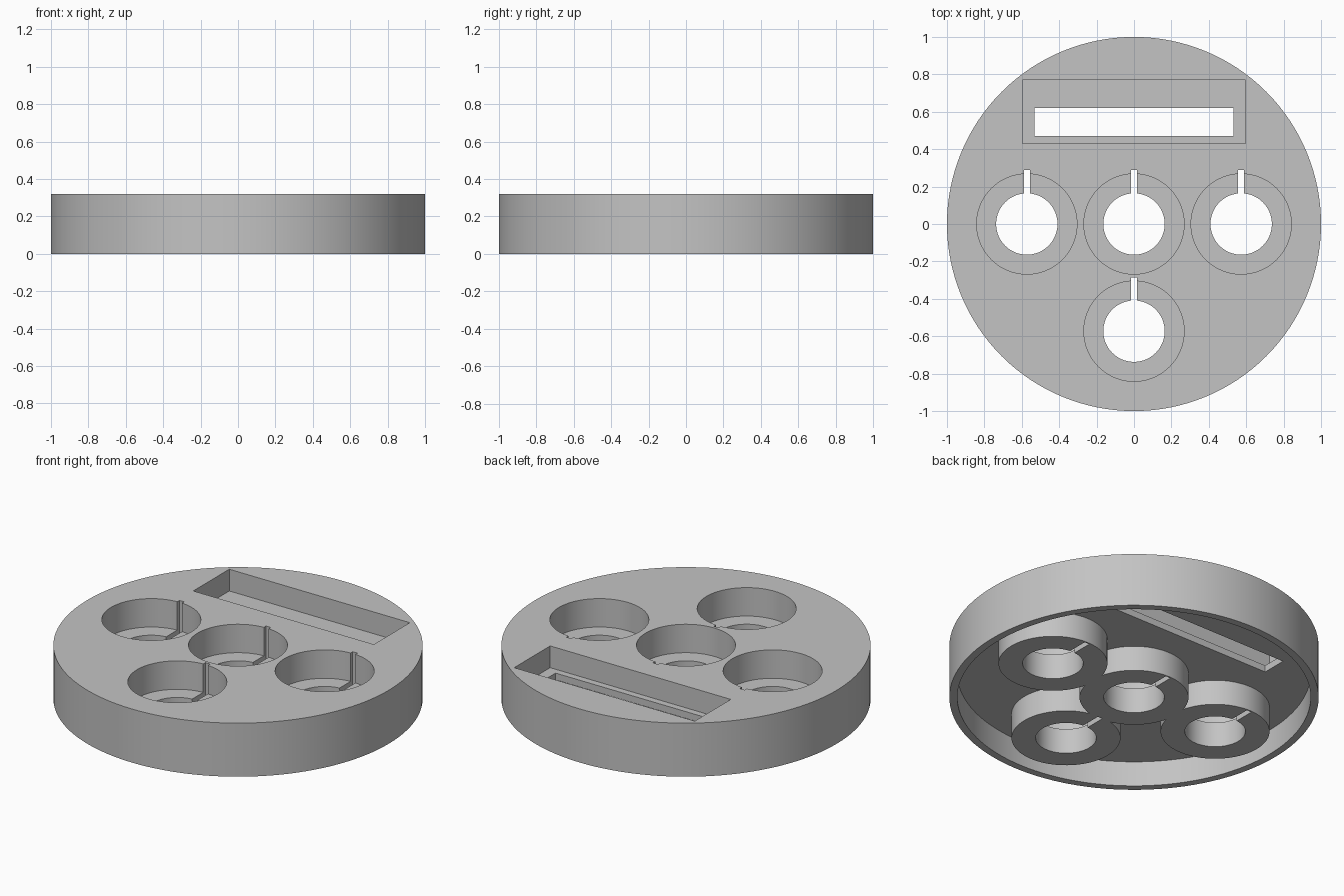
import bpy

cube = bpy.data.objects.get("Cube")
if cube:
    bpy.data.objects.remove(cube, do_unlink=True)

HEIGHT = 0.32          # full thickness of the disc
DECK = 0.15            # underside of the top deck, and the cup floors
LEDGE = 0.19           # floor of the rectangular pocket
PITCH = 0.573          # spacing of the cups
CUPS = [(-PITCH, 0), (0, 0), (PITCH, 0), (0, -PITCH)]

grey = bpy.data.materials.new("plain_grey")
grey.use_nodes = True
grey.diffuse_color = (0.55, 0.55, 0.55, 1)
grey.node_tree.nodes["Principled BSDF"].inputs["Base Color"].default_value = (0.55, 0.55, 0.55, 1)


def cylinder(name, radius, z0, z1, x=0, y=0, sides=96):
    bpy.ops.mesh.primitive_cylinder_add(vertices=sides, radius=radius, depth=z1 - z0,
                                        location=(x, y, (z0 + z1) / 2))
    obj = bpy.context.object
    obj.name = name
    obj.data.materials.append(grey)
    return obj


def box(name, x0, x1, y0, y1, z0, z1):
    bpy.ops.mesh.primitive_cube_add(size=1, location=((x0 + x1) / 2, (y0 + y1) / 2, (z0 + z1) / 2))
    obj = bpy.context.object
    obj.name = name
    obj.scale = (x1 - x0, y1 - y0, z1 - z0)
    bpy.ops.object.transform_apply(location=False, rotation=False, scale=True)
    obj.data.materials.append(grey)
    return obj


def cut(target, cutter):
    """Subtract the cutter from the target and discard it."""
    cutter.hide_render = True
    mod = target.modifiers.new("cut", "BOOLEAN")
    mod.operation = "DIFFERENCE"
    mod.solver = "EXACT"
    mod.object = cutter
    bpy.context.view_layer.objects.active = target
    bpy.ops.object.modifier_apply(modifier=mod.name)
    bpy.data.objects.remove(cutter, do_unlink=True)


# Main disc
body = cylinder("round_panel", 1, 0, HEIGHT, sides=128)

# Hollow underside, leaving the outer rim and the cup bosses standing
hollow = cylinder("underside_hollow", 0.957, -0.1, DECK, sides=128)
for x, y in CUPS:
    cut(hollow, cylinder("boss", 0.295, -0.2, HEIGHT, x, y))
cut(body, hollow)

# Cups with a through hole and a key slot
for x, y in CUPS:
    cut(body, cylinder("cup_pocket", 0.268, DECK, 0.5, x, y))
    cut(body, cylinder("cup_hole", 0.164, -0.1, 0.5, x, y))
    cut(body, box("key_slot", x - 0.016, x + 0.016, y, y + 0.288, -0.1, 0.5))

# Rectangular pocket with a long window in its floor
cut(body, box("display_pocket", -0.597, 0.597, 0.43, 0.77, LEDGE, 0.5))
cut(body, box("display_window", -0.533, 0.533, 0.47, 0.62, -0.1, 0.5))

# Smooth round walls with crisp rims
bpy.ops.object.select_all(action="DESELECT")
body.select_set(True)
bpy.context.view_layer.objects.active = body
bpy.ops.object.shade_smooth_by_angle(angle=0.5)
